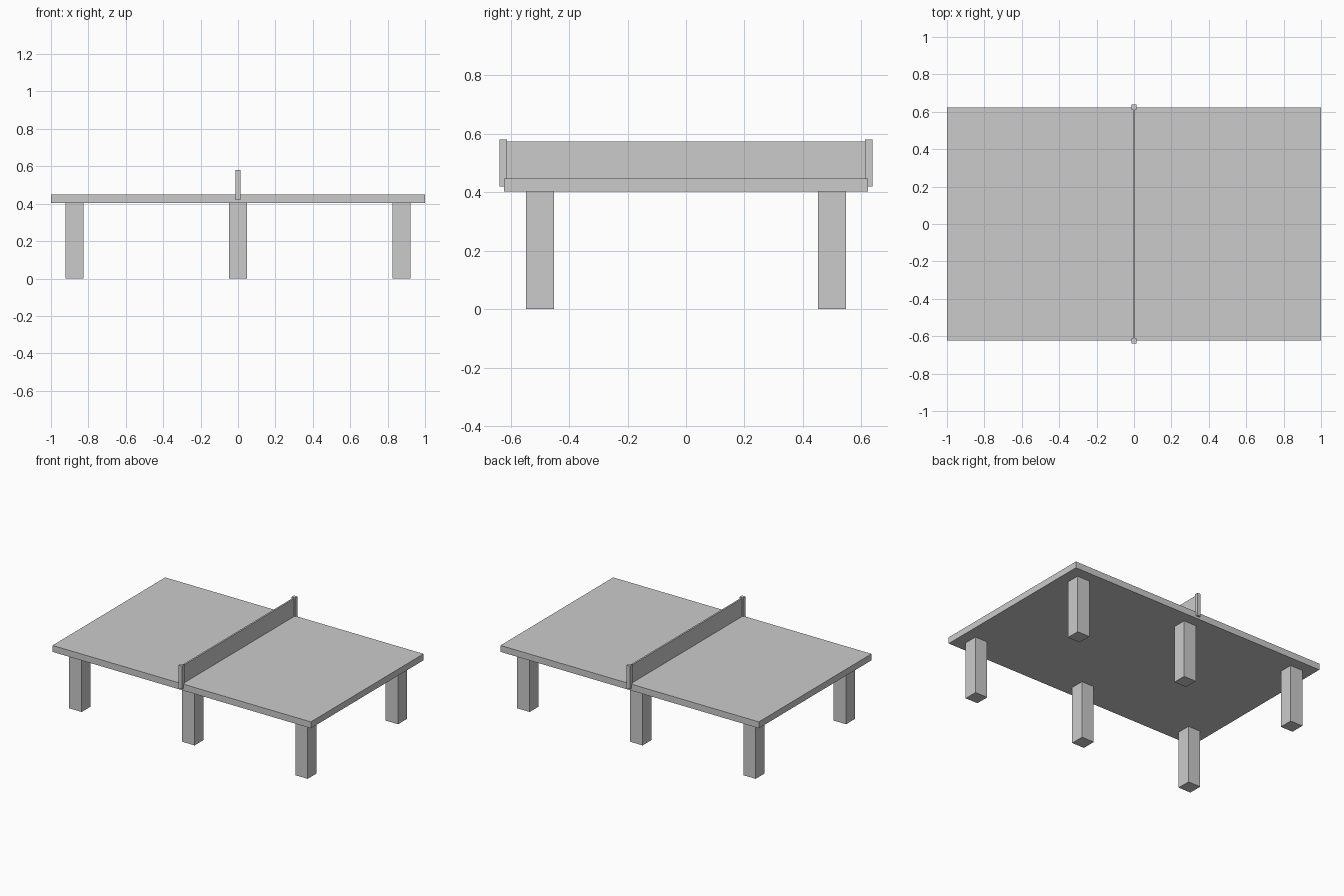
import bpy

cube = bpy.data.objects.get("Cube")
if cube:
    bpy.data.objects.remove(cube, do_unlink=True)

# Single plain grey for every part
grey = bpy.data.materials.new("light grey")
grey.use_nodes = True
colour = (0.6, 0.6, 0.6, 1)
grey.diffuse_color = colour
for node in grey.node_tree.nodes:
    if node.type == 'BSDF_PRINCIPLED':
        node.inputs["Base Color"].default_value = colour


def box(name, x, y, bottom, top, width, depth):
    """Flat-sided box centred at x, y and spanning bottom to top."""
    bpy.ops.mesh.primitive_cube_add(size=1, location=(x, y, (bottom + top) / 2))
    ob = bpy.context.object
    ob.name = name
    ob.scale = (width, depth, top - bottom)
    bpy.ops.object.transform_apply(location=False, rotation=False, scale=True)
    ob.data.materials.append(grey)
    return ob


TABLE_BOTTOM, TABLE_TOP = 0.403, 0.448

# Playing surface
box("table_top", 0, 0, TABLE_BOTTOM, TABLE_TOP, 2, 1.246)

# Net strung between its two posts
box("net", 0, 0, TABLE_TOP, 0.573, 0.012, 1.226)

for end, y_sign in (("front", -1), ("back", 1)):
    # Post clamped onto the table edge
    box("net_post_" + end, 0, y_sign * 0.625, 0.419, 0.58, 0.026, 0.026)
    # Row of three square legs
    for side, x in (("right", -0.875), ("middle", 0), ("left", 0.875)):
        box(f"leg_{end}_{side}", x, y_sign * 0.5, 0, TABLE_BOTTOM, 0.096, 0.096)
